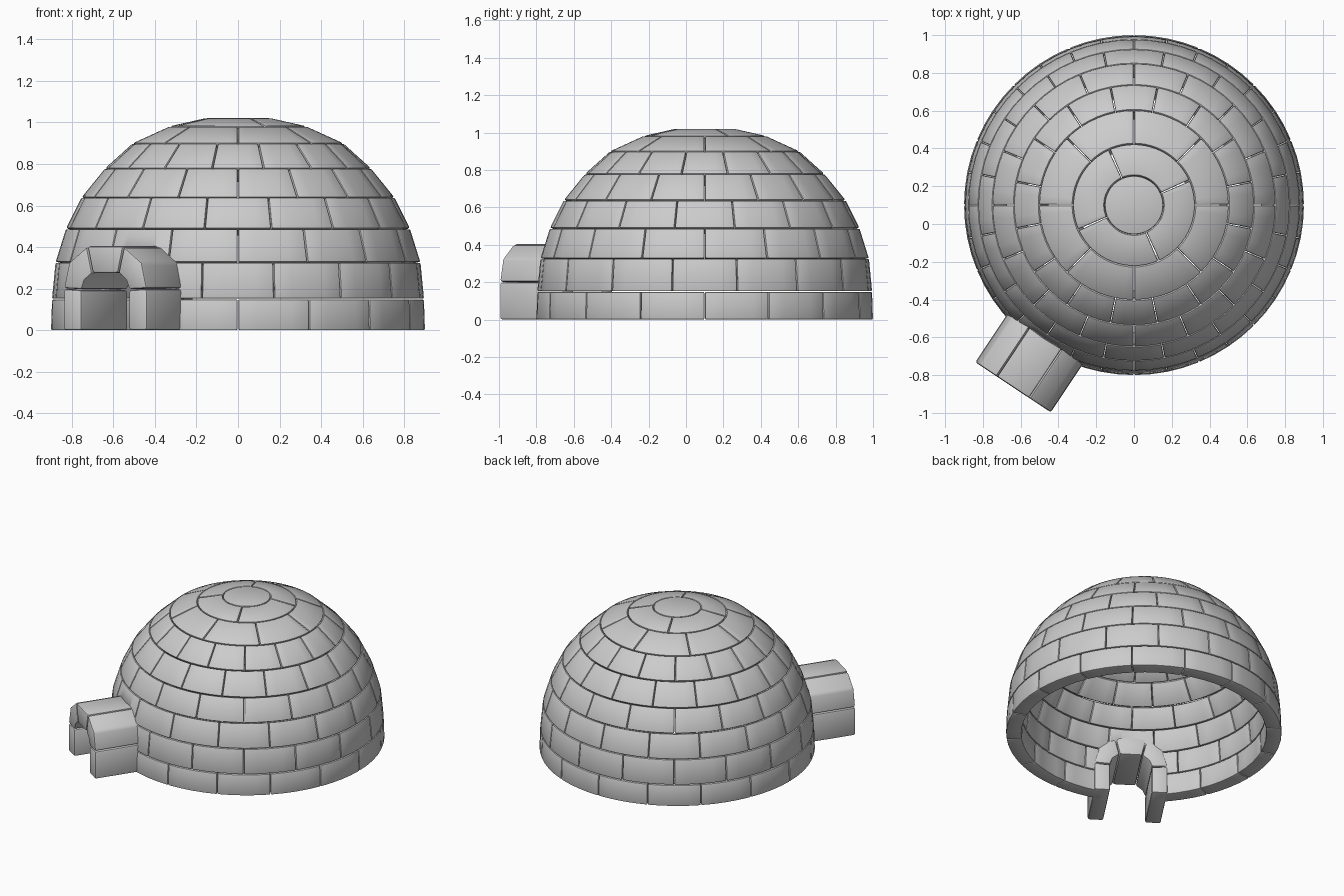
import bpy, bmesh
from math import sin, cos, pi, radians, hypot
from mathutils import Vector

if "Cube" in bpy.data.objects:
    bpy.data.objects.remove(bpy.data.objects["Cube"])

CY = 0.1                                   # dome centre in y
OUT = Vector((-0.553, -0.833, 0))          # direction of the entrance tunnel
SIDE = Vector((0.833, -0.553, 0))


def add_block(bm, loops):
    """Closed block skinned through a list of matching cross-sections."""
    rows = [[bm.verts.new(p) for p in loop] for loop in loops]
    n = len(rows[0])
    for a, b in zip(rows, rows[1:]):
        for i in range(n):
            j = (i + 1) % n
            bm.faces.new((a[i], a[j], b[j], b[i]))
    bm.faces.new(rows[0][::-1])
    bm.faces.new(rows[-1])


def finish(name, bm, bevel):
    """Round the block edges and make a smooth-shaded object."""
    bmesh.ops.recalc_face_normals(bm, faces=bm.faces)
    if bevel:
        sharp = [e for e in bm.edges if e.calc_face_angle(0) > radians(35)]
        bmesh.ops.bevel(bm, geom=sharp, offset=bevel, segments=2, profile=0.5,
                        affect='EDGES', clamp_overlap=True)
    mesh = bpy.data.meshes.new(name)
    bm.to_mesh(mesh)
    bm.free()
    ob = bpy.data.objects.new(name, mesh)
    bpy.context.collection.objects.link(ob)
    bpy.ops.object.select_all(action='DESELECT')
    ob.select_set(True)
    bpy.context.view_layer.objects.active = ob
    bpy.ops.object.shade_smooth_by_angle(angle=radians(30))
    return ob


def inner(r, z, t=0.1):
    """Matching point on the inside of the dome wall."""
    h = max(z - 0.15, 0)
    k = t / hypot(r, h)
    return r - r * k, z - h * k


def tunnel_point(d, w, z):
    return Vector((0, CY, z)) + OUT * d + SIDE * w


# Entrance cutter, hidden inside the tunnel walls
half = [(0.19, -0.1), (0.19, 0.2), (0.16, 0.29), (0.09, 0.34)]
section = half + [(-w, z) for w, z in reversed(half)]
bm = bmesh.new()
add_block(bm, [[tunnel_point(d, w, z) for w, z in section] for d in (0.5, 1.1)])
cutter = finish("doorway_cutter", bm, 0)
cutter.hide_render = True
cutter.hide_viewport = True

# Dome courses: radius/height of each joint, blocks per course, first joint angle
joints = [(0.9, 0), (0.895, 0.15), (0.878, 0.327), (0.827, 0.49), (0.752, 0.64),
          (0.638, 0.78), (0.505, 0.9), (0.325, 0.982), (0.157, 1.02)]
counts = [16, 16, 16, 16, 16, 16, 8, 4]
starts = [0, 11.25, 0, 11.25, 0, 11.25, 0, 24]
GAP = 0.002
for c, (n, start) in enumerate(zip(counts, starts)):
    lo, hi = Vector(joints[c]), Vector(joints[c + 1])
    step = (hi - lo).normalized() * GAP
    lo_o, hi_o = lo + (step if c else step * 0), hi - step
    prof = [lo_o, hi_o, Vector(inner(*hi)) - step,
            Vector(inner(*lo)) + (step if c else step * 0)]
    bm = bmesh.new()
    segs = 64 // n
    for b in range(n):
        g = GAP / hi.x
        a0 = radians(start) + 2 * pi * b / n + g
        a1 = radians(start) + 2 * pi * (b + 1) / n - g
        angles = [a0 + (a1 - a0) * s / segs for s in range(segs + 1)]
        add_block(bm, [[(r * cos(a), CY + r * sin(a), z) for r, z in prof]
                       for a in angles])
    course = finish(f"dome_course_{c + 1}", bm, 0.007)
    if c < 3:
        cut = course.modifiers.new("doorway", 'BOOLEAN')
        cut.operation = 'DIFFERENCE'
        cut.solver = 'EXACT'
        cut.object = cutter

# Round cap block
bm = bmesh.new()
r1, z1 = joints[-1]
r0, z0 = inner(r1, z1)
add_block(bm, [[((r - GAP) * cos(2 * pi * i / 48), CY + (r - GAP) * sin(2 * pi * i / 48), z)
                for i in range(48)] for r, z in ((r0, z0), (r1, z1))])
finish("dome_cap", bm, 0.007)

# Entrance tunnel: two legs, two shoulders and a top block
leg = [(0.24, 0), (0.24, 0.198), (0.137, 0.193), (0.137, 0)]
shoulder = [(0.24, 0.202), (0.21, 0.325), (0.107, 0.402),
            (0.076, 0.275), (0.12, 0.24), (0.137, 0.197)]
top = [(0.103, 0.404), (-0.103, 0.404), (-0.073, 0.275), (0.073, 0.275)]
parts = [("tunnel_top", top)]
for side, s in (("right", 1), ("left", -1)):
    parts += [(f"tunnel_leg_{side}", [(s * w, z) for w, z in leg]),
              (f"tunnel_shoulder_{side}", [(s * w, z) for w, z in shoulder])]
for name, sec in parts:
    bm = bmesh.new()
    add_block(bm, [[tunnel_point(d, w, z) for w, z in sec] for d in (0.75, 1.158)])
    finish(name, bm, 0.012)
